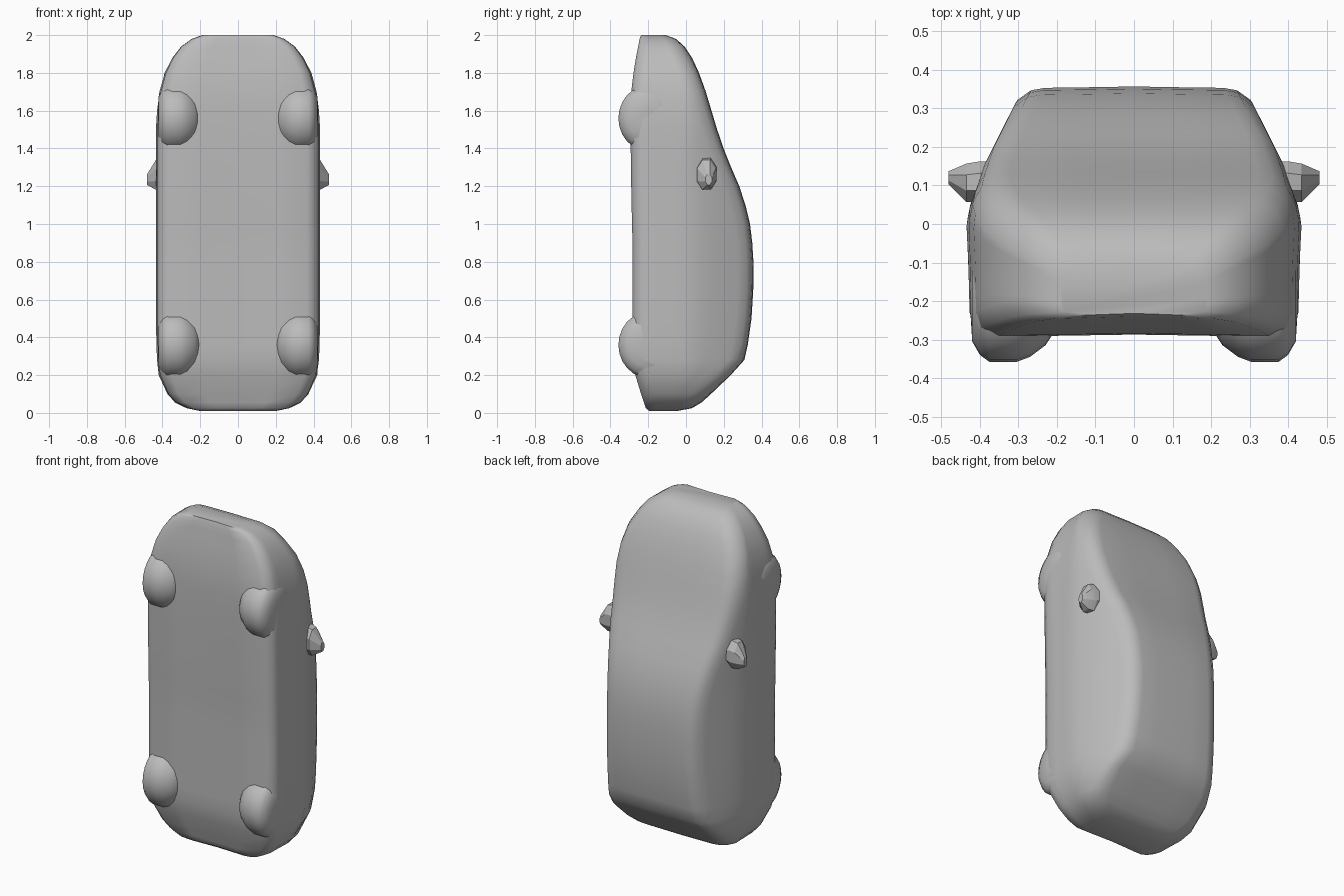
import bpy, bmesh, math

if "Cube" in bpy.data.objects:
    bpy.data.objects.remove(bpy.data.objects["Cube"])

paint = bpy.data.materials.new("plain grey")
paint.diffuse_color = (0.5, 0.5, 0.5, 1)
paint.use_nodes = True
paint.node_tree.nodes["Principled BSDF"].inputs["Base Color"].default_value = paint.diffuse_color


def loft(name, rings, angle):
    """Skin closed rings of equal length and cap both ends."""
    bm = bmesh.new()
    loops = [[bm.verts.new(p) for p in ring] for ring in rings]
    n = len(loops[0])
    for a, b in zip(loops, loops[1:]):
        for i in range(n):
            j = (i + 1) % n
            bm.faces.new((a[i], a[j], b[j], b[i]))
    bm.faces.new(loops[0])
    bm.faces.new(loops[-1])
    bmesh.ops.recalc_face_normals(bm, faces=bm.faces)
    mesh = bpy.data.meshes.new(name)
    bm.to_mesh(mesh)
    bm.free()
    ob = bpy.data.objects.new(name, mesh)
    bpy.context.collection.objects.link(ob)
    mesh.materials.append(paint)
    bpy.ops.object.select_all(action='DESELECT')
    bpy.context.view_layer.objects.active = ob
    ob.select_set(True)
    bpy.ops.object.shade_smooth_by_angle(angle=math.radians(angle))
    return ob


def interp(table, v):
    for (a, fa), (b, fb) in zip(table, table[1:]):
        if v <= b:
            return fa + (fb - fa) * max(0, (v - a) / (b - a))
    return table[-1][1]


# Body flank: half width against height above the floor
FLANK = [(-0.3, 0.425), (-0.1, 0.43), (0, 0.435), (0.05, 0.425), (0.1, 0.405),
         (0.15, 0.39), (0.2, 0.365), (0.3, 0.315), (0.36, 0.27)]

# Body stations from tail to nose: z, floor y, roof y, half width
STATIONS = [
    (0.01, -0.19, -0.05, 0.20), (0.025, -0.21, 0.03, 0.27), (0.055, -0.22, 0.08, 0.33),
    (0.10, -0.235, 0.13, 0.37), (0.20, -0.265, 0.235, 0.415), (0.28, -0.28, 0.307, 0.425),
    (0.36, -0.28, 0.325, 0.428), (0.50, -0.28, 0.345, 0.43), (0.65, -0.28, 0.354, 0.43),
    (0.80, -0.28, 0.355, 0.43), (0.90, -0.28, 0.349, 0.43), (1.00, -0.283, 0.337, 0.43),
    (1.10, -0.285, 0.313, 0.43), (1.20, -0.287, 0.28, 0.43), (1.30, -0.288, 0.237, 0.43),
    (1.40, -0.29, 0.197, 0.43), (1.50, -0.29, 0.163, 0.43), (1.60, -0.29, 0.133, 0.425),
    (1.70, -0.287, 0.103, 0.412), (1.80, -0.275, 0.067, 0.385), (1.88, -0.262, 0.03, 0.345),
    (1.94, -0.25, -0.01, 0.30), (1.98, -0.243, -0.055, 0.245), (2.0, -0.235, -0.11, 0.19)]


def section(z, low, top, half):
    k, r = half / 0.43, min(0.08, (top - low) * 0.28)
    sill = low + min(0.06, (top - low) * 0.2)
    pts = [(half * 0.45, low), (half * 0.85, low - 0.003),
           (half * 0.96, low + (sill - low) * 0.3)]
    for i in range(8):
        y = sill + (top - r - sill) * i / 7
        pts.append((interp(FLANK, y) * k, y))
    edge = pts[-1][0]
    pts += [(edge - 0.3 * r, top - 0.42 * r), (edge - 0.75 * r, top - 0.1 * r),
            (edge - 1.2 * r, top - 0.02 * r), (edge * 0.35, top)]
    right = [(x, y, z) for x, y in pts]
    left = [(-x, y, z) for x, y in reversed(pts)]
    return [(0, low + 0.003, z)] + right + [(0, top + 0.002, z)] + left


loft("car_body", [section(*s) for s in STATIONS], 50)

# Rounded wheel bulges: x and radius of each ring
WHEEL = [(0.20, 0.07), (0.23, 0.115), (0.27, 0.145), (0.305, 0.158), (0.375, 0.158),
         (0.40, 0.14), (0.42, 0.105), (0.424, 0.04)]
for end, zc in (("rear", 0.36), ("front", 1.56)):
    for side, s in (("right", 1), ("left", -1)):
        rings = [[(s * x, -0.2 + r * math.cos(a), zc + 1.1 * r * math.sin(a))
                  for a in (math.tau * i / 24 for i in range(24))] for x, r in WHEEL]
        loft(f"{end}_{side}_wheel", rings, 50)

# Faceted door mirrors: x, centre y, centre z, half depth, half height
MIRROR = [(0.36, 0.12, 1.27, 0.045, 0.07), (0.40, 0.11, 1.265, 0.057, 0.09),
          (0.435, 0.107, 1.26, 0.054, 0.085), (0.482, 0.12, 1.235, 0.018, 0.03)]
for side, s in (("right", 1), ("left", -1)):
    rings = [[(s * x, y + dy * math.cos(a), z + dz * math.sin(a))
              for a in (math.tau * (i + 0.5) / 8 for i in range(8))]
             for x, y, z, dy, dz in MIRROR]
    loft(f"{side}_mirror", rings, 15)
